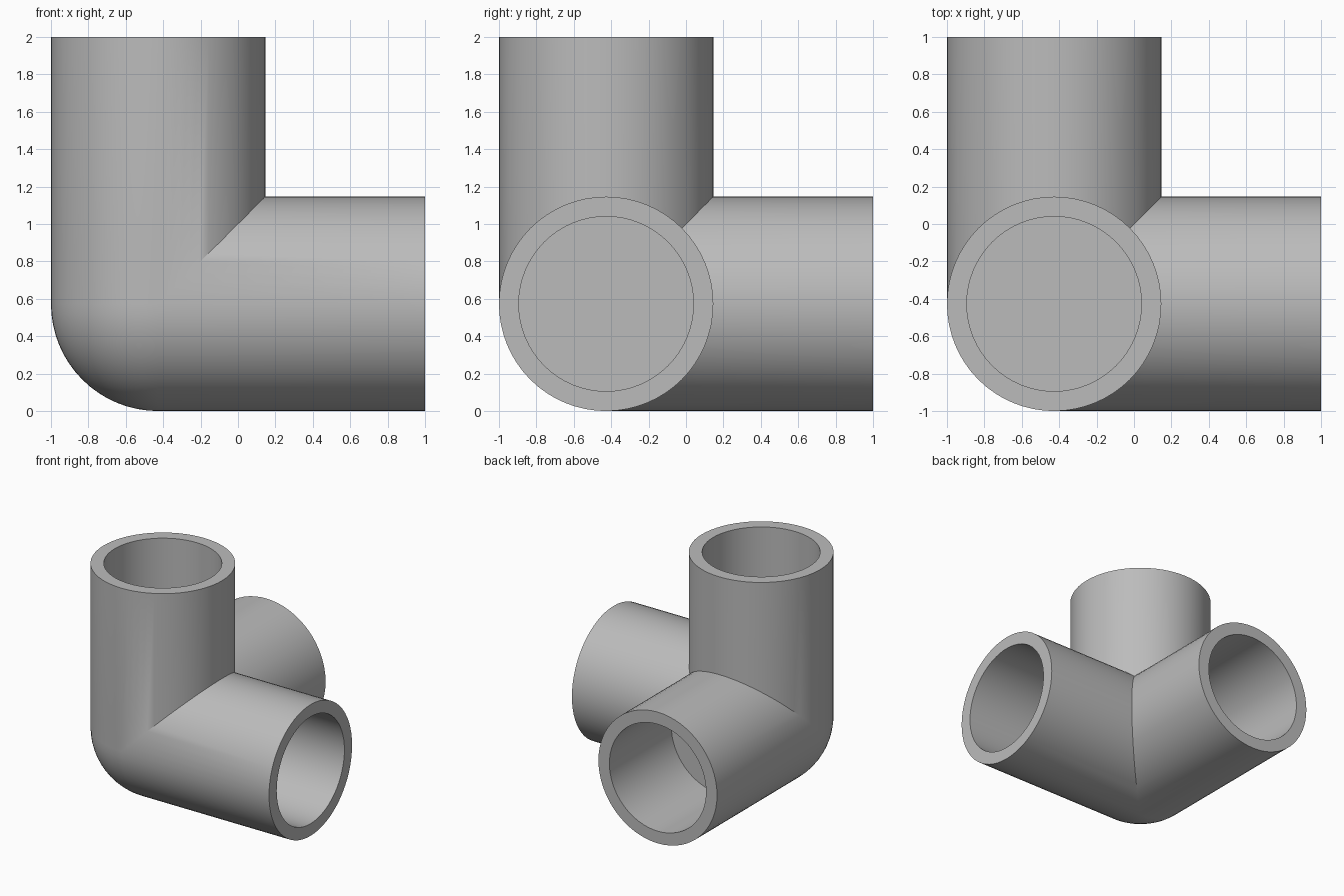
import bpy
import bmesh
from math import sin, cos, pi
from mathutils import Vector, Matrix

default = bpy.data.objects.get("Cube")
if default:
    bpy.data.objects.remove(default)

R = 0.573            # outer radius
BORE = 0.467         # socket radius
REACH = 2 - R        # from the shared corner centre to each open end
SEG = 64
Q = SEG // 4
CENTRE = Vector((R - 1, R - 1, R))

mat = bpy.data.materials.new("plain_grey")
mat.use_nodes = True
grey = (0.5, 0.5, 0.5, 1)
mat.diffuse_color = grey
mat.node_tree.nodes["Principled BSDF"].inputs["Base Color"].default_value = grey

bm = bmesh.new()


def ring(radius, height):
    """Circle of vertices; height is a function of the angle's cosine and sine."""
    verts = []
    for i in range(SEG):
        c, s = cos(2 * pi * i / SEG), sin(2 * pi * i / SEG)
        verts.append(bm.verts.new((radius * c, radius * s, height(c, s))))
    return verts


def bridge(a, b):
    for i in range(SEG):
        j = (i + 1) % SEG
        bm.faces.new((a[i], a[j], b[j], b[i]))


def arm(turn):
    """One pipe arm, mitred at the corner, with a flat-bottomed socket."""
    rings = [ring(R, lambda c, s: R * max(0, c, s)),
             ring(R, lambda c, s: REACH),
             ring(BORE, lambda c, s: REACH),
             ring(BORE, lambda c, s: R)]
    for a, b in zip(rings, rings[1:]):
        bridge(a, b)
    bm.faces.new(rings[-1])
    bmesh.ops.transform(bm, matrix=turn, verts=[v for r in rings for v in r])


# Three arms along x, y and z
for k in range(3):
    arm(Matrix.Rotation(k * 2 * pi / 3, 4, Vector((1, 1, 1))))

# Rounded outer corner: one eighth of a sphere
step = pi / 2 / Q
grid = [[bm.verts.new((-R * cos(i * step) * cos(j * step),
                       -R * cos(i * step) * sin(j * step),
                       -R * sin(i * step))) for j in range(Q + 1)]
        for i in range(Q)]
pole = bm.verts.new((0, 0, -R))
for j in range(Q):
    for lower, upper in zip(grid, grid[1:]):
        bm.faces.new((lower[j], upper[j], upper[j + 1], lower[j + 1]))
    bm.faces.new((grid[-1][j], pole, grid[-1][j + 1]))

bmesh.ops.remove_doubles(bm, verts=bm.verts[:], dist=0.0005)
bmesh.ops.recalc_face_normals(bm, faces=bm.faces[:])
bmesh.ops.translate(bm, verts=bm.verts[:], vec=CENTRE)

mesh = bpy.data.meshes.new("corner_pipe_fitting")
bm.to_mesh(mesh)
bm.free()
mesh.materials.append(mat)
fitting = bpy.data.objects.new("corner_pipe_fitting", mesh)
bpy.context.collection.objects.link(fitting)

# Smooth walls with crisp rims
bpy.ops.object.select_all(action="DESELECT")
fitting.select_set(True)
bpy.context.view_layer.objects.active = fitting
bpy.ops.object.shade_smooth_by_angle(angle=pi / 6)
